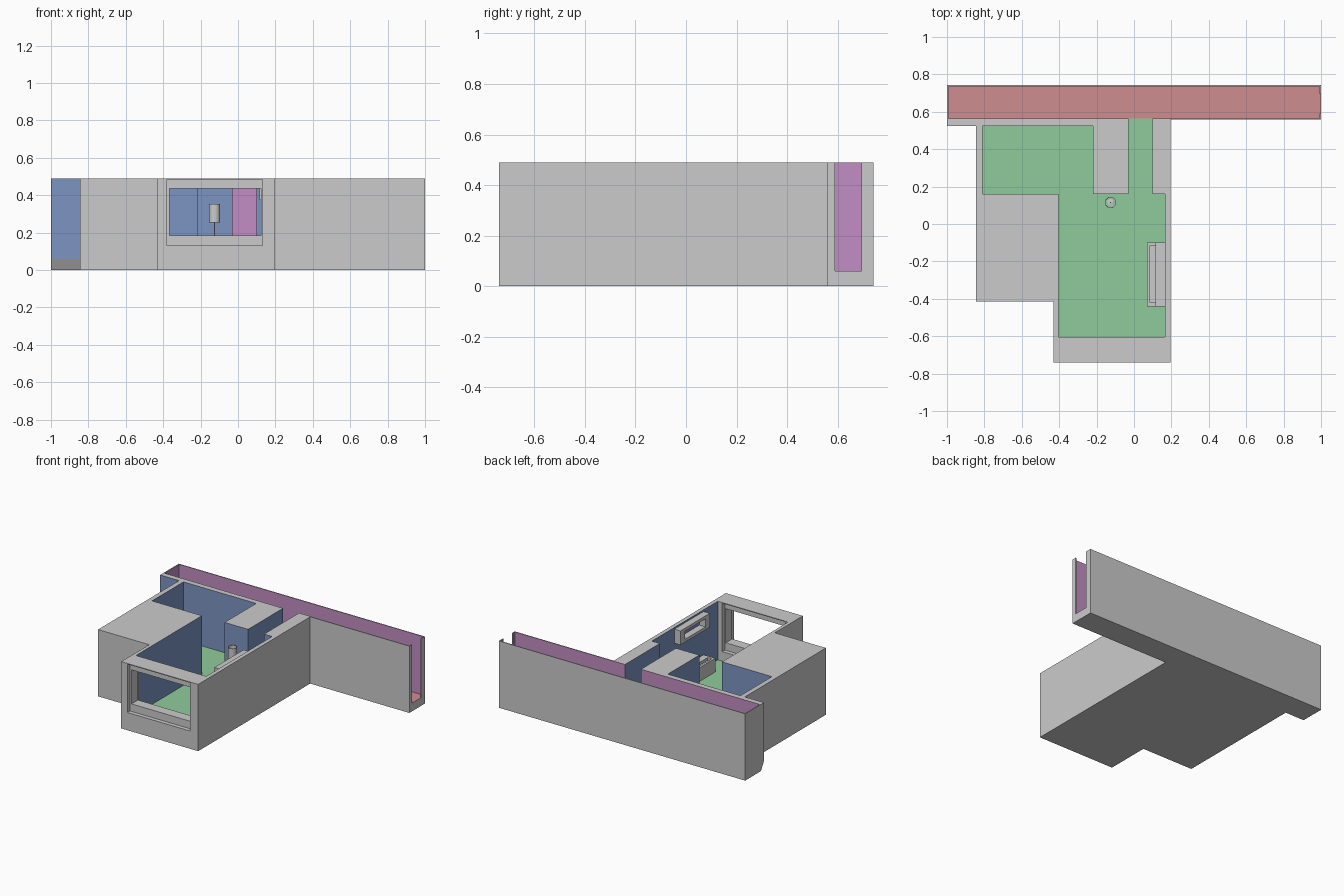
import bpy, bmesh
from mathutils import Vector

if "Cube" in bpy.data.objects:
    bpy.data.objects.remove(bpy.data.objects["Cube"])


def mat(name, c):
    m = bpy.data.materials.new(name)
    m.diffuse_color = (*c, 1)
    m.use_nodes = True
    m.node_tree.nodes["Principled BSDF"].inputs["Base Color"].default_value = m.diffuse_color
    return m


GREY = mat("plaster", (0.8, 0.8, 0.8))
BLUE = mat("room_wall_paint", (0.2, 0.3, 0.55))
GREEN = mat("room_floor_green", (0.28, 0.6, 0.33))
PURPLE = mat("corridor_wall_paint", (0.55, 0.27, 0.55))
RED = mat("corridor_floor_red", (0.62, 0.27, 0.28))


def prism(name, pts, z0, z1, side=None, floor=None):
    """Extrude an xy outline from z0 to z1; optional side and floor materials."""
    bm = bmesh.new()
    f = bm.faces.new([bm.verts.new((x, y, z0)) for x, y in pts])
    r = bmesh.ops.extrude_face_region(bm, geom=[f])
    bmesh.ops.translate(bm, vec=(0, 0, z1 - z0),
                        verts=[v for v in r["geom"] if isinstance(v, bmesh.types.BMVert)])
    bmesh.ops.recalc_face_normals(bm, faces=bm.faces)
    for f in bm.faces:
        f.material_index = 1 if floor and f.normal.z < -0.9 else 0
    me = bpy.data.meshes.new(name)
    bm.to_mesh(me)
    bm.free()
    for m in (side, floor):
        if m:
            me.materials.append(m)
    ob = bpy.data.objects.new(name, me)
    bpy.context.collection.objects.link(ob)
    return ob


def box(name, x0, x1, y0, y1, z0, z1, side=None, floor=None):
    return prism(name, [(x0, y0), (x1, y0), (x1, y1), (x0, y1)], z0, z1, side, floor)


def cut(ob, cutter):
    m = ob.modifiers.new("cut", "BOOLEAN")
    m.operation, m.solver, m.object = "DIFFERENCE", "EXACT", cutter
    m.material_mode = "TRANSFER"
    bpy.context.view_layer.objects.active = ob
    bpy.ops.object.modifier_apply(modifier=m.name)
    bpy.data.objects.remove(cutter)


# Building shell: solid outline, then hollowed from above
H, FL = 0.49, 0.06
shell = prism("building_shell", [
    (-.43, -.74), (.195, -.74), (.195, .558), (1, .558), (1, .742), (-1, .742),
    (-1, .525), (-.845, .525), (-.845, -.415), (-.43, -.415)], 0, H, GREY)

# Corridor, its end opening, and the L-shaped room with passage
cut(shell, box("corridor_cut", -.993, .993, .565, .735, FL, .7, PURPLE, RED))
cut(shell, box("end_opening_cut", .98, 1.1, .59, .695, FL, .7, GREY, RED))
cut(shell, prism("room_cut", [
    (-.405, -.605), (.165, -.605), (.165, .16), (.10, .16), (.10, .58), (-.03, .58),
    (-.03, .16), (-.22, .16), (-.22, .525), (-.81, .525), (-.81, .16), (-.405, .16)],
    FL, .7, BLUE, GREEN))
cut(shell, box("window_cut", -.38, .13, -.9, -.55, .13, .484, GREY))

# Sloped underside of the protruding corridor wall
wedge = box("wedge_cut", -1.1, -.845, .4, .525, -.1, FL, GREY)
for v in wedge.data.vertices:
    if v.co.y > .5:
        v.co.y = .525 if v.co.z > 0 else .525 + .035 * (FL + .1) / FL
cut(shell, wedge)

# Paint the outer stub wall blue and the inside of the window wall grey
me = shell.data
slot = {m.name: i for i, m in enumerate(me.materials) if m}
for p in me.polygons:
    if p.normal.y < -.9 and p.center.x < -.845:
        p.material_index = slot[BLUE.name]
    elif p.normal.y > .9 and abs(p.center.y + .605) < .01:
        p.material_index = slot[GREY.name]


# Window frame set into the front opening
frame = box("window_frame", -.38, .13, -.71, -.635, .13, .484, GREY)
cut(frame, box("pane_cut", -.367, .122, -.9, -.5, .185, .435, GREY))

# Bench with a shallow tray top against the right wall
bench = box("bench", .07, .165, -.44, -.10, FL, .16, GREY)
cut(bench, box("tray_cut", .085, .118, -.42, -.115, .14, .3, GREY))

# Open wall frame above the bench
ring = box("wall_frame", .115, .165, -.44, -.10, .375, .478, GREY)
cut(ring, box("ring_cut", .0, .3, -.39, -.155, .397, .456, GREY))


# Standing lamp turned from profiles
def lathe(name, profile, loc, n=24):
    bm = bmesh.new()
    vs = [bm.verts.new((r, 0, z)) for r, z in profile]
    es = [bm.edges.new((a, b)) for a, b in zip(vs, vs[1:])]
    bmesh.ops.spin(bm, geom=vs + es, axis=(0, 0, 1), cent=(0, 0, 0),
                   angle=6.283185307, steps=n, use_merge=True)
    bmesh.ops.remove_doubles(bm, verts=bm.verts, dist=1e-5)
    bmesh.ops.recalc_face_normals(bm, faces=bm.faces)
    me = bpy.data.meshes.new(name)
    bm.to_mesh(me)
    bm.free()
    ob = bpy.data.objects.new(name, me)
    ob.location = Vector(loc)
    bpy.context.collection.objects.link(ob)
    bpy.ops.object.select_all(action="DESELECT")
    ob.select_set(True)
    bpy.context.view_layer.objects.active = ob
    bpy.ops.object.shade_smooth_by_angle()


lathe("lamp_shade", [(.027, .255), (.03, .255), (.03, .353), (.027, .353), (.027, .255)],
      (-.125, .115, 0))
lathe("lamp_stand", [(0, FL), (.018, FL), (.018, .068), (.003, .07), (.003, .33), (0, .33)],
      (-.125, .115, 0))
